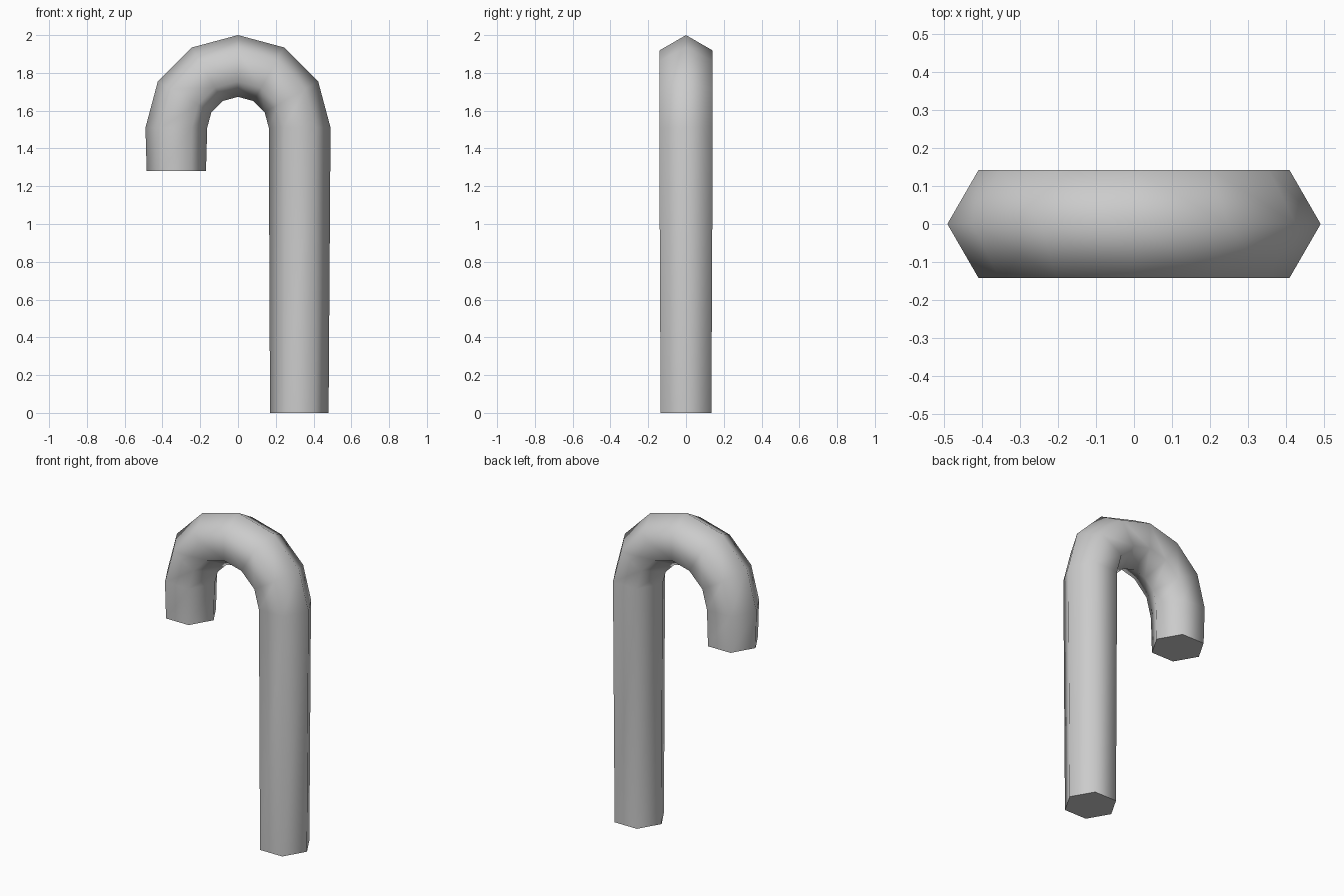
import bpy, bmesh
from math import sin, cos, pi, radians
from mathutils import Vector

cube = bpy.data.objects.get("Cube")
if cube:
    bpy.data.objects.remove(cube, do_unlink=True)

SIDES = 6
BEND = 0.3265       # radius of the hook's centre line
TUBE = 0.1635       # tube radius in the bend
BEND_Z = 1.51       # height of the bend's centre

grey = bpy.data.materials.new("plain_grey")
grey.use_nodes = True
colour = (0.6, 0.6, 0.6, 1)
grey.diffuse_color = colour
grey.node_tree.nodes["Principled BSDF"].inputs["Base Color"].default_value = colour

# Path rings: centre, outward direction, tube radius
rings = [(Vector((BEND - 0.002, 0, 0)), Vector((1, 0, 0)), 0.155)]
for i in range(7):
    a = pi * i / 6
    out = Vector((cos(a), 0, sin(a)))
    rings.append((Vector((0, 0, BEND_Z)) + out * BEND, out, TUBE))
rings.append((Vector((-BEND, 0, 1.28)), Vector((-1, 0, 0)), 0.157))

# Sweep a hexagon along the path
bm = bmesh.new()
loops = []
for centre, out, r in rings:
    loops.append([bm.verts.new(centre + out * r * cos(2 * pi * k / SIDES)
                               + Vector((0, r * sin(2 * pi * k / SIDES), 0)))
                  for k in range(SIDES)])
for a, b in zip(loops, loops[1:]):
    for k in range(SIDES):
        n = (k + 1) % SIDES
        bm.faces.new((a[k], a[n], b[n], b[k]))

# Flat end caps
bm.faces.new(loops[0])
bm.faces.new(loops[-1])
bmesh.ops.recalc_face_normals(bm, faces=bm.faces)

mesh = bpy.data.meshes.new("cane")
bm.to_mesh(mesh)
bm.free()
mesh.materials.append(grey)
cane = bpy.data.objects.new("cane", mesh)
bpy.context.collection.objects.link(cane)

# Smooth tube, sharp rims
bpy.ops.object.select_all(action='DESELECT')
cane.select_set(True)
bpy.context.view_layer.objects.active = cane
bpy.ops.object.shade_smooth_by_angle(angle=radians(75))
